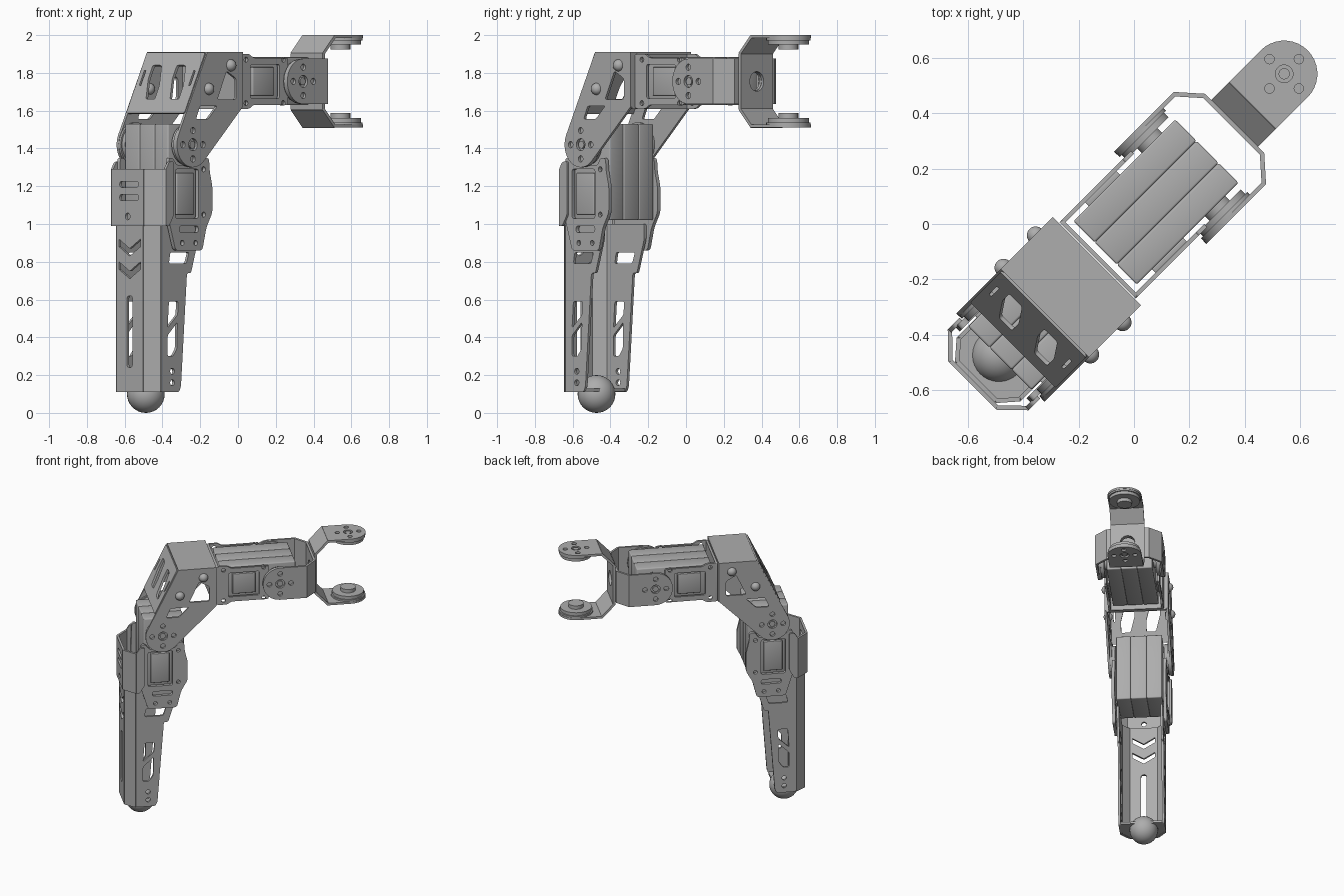
import bpy, bmesh, math
from mathutils import Matrix, Vector

if "Cube" in bpy.data.objects:
    bpy.data.objects.remove(bpy.data.objects["Cube"], do_unlink=True)

grey = bpy.data.materials.new("plain grey")
grey.use_nodes = True
grey.diffuse_color = (0.42, 0.42, 0.42, 1)
grey.node_tree.nodes["Principled BSDF"].inputs["Base Color"].default_value = grey.diffuse_color

# The leg is built along local x, then turned onto the diagonal
TURN = Matrix.Rotation(math.radians(45), 4, "Z")
U, V, Z = Vector((1, 0, 0)), Vector((0, 1, 0)), Vector((0, 0, 1))
T = 0.016
SIDES = (("right", -1), ("left", 1))


def add(name, mesh, matrix):
    mesh.materials.clear()
    mesh.materials.append(grey)
    mesh.shade_smooth()
    mesh.set_sharp_from_angle(angle=math.radians(32))
    obj = bpy.data.objects.new(name, mesh)
    bpy.context.collection.objects.link(obj)
    obj.matrix_world = TURN @ matrix
    return obj


def frame(origin, xdir, ydir):
    x, y = xdir.normalized(), ydir.normalized()
    m = Matrix((x, y, x.cross(y))).transposed().to_4x4()
    m.translation = origin
    return m


def circle(x, y, r, n=28):
    return [(x + r * math.cos(i * math.tau / n), y + r * math.sin(i * math.tau / n)) for i in range(n)]


def arc(x, y, r, start, end, n=18):
    angles = [math.radians(start + (end - start) * i / n) for i in range(n + 1)]
    return [(x + r * math.cos(a), y + r * math.sin(a)) for a in angles]


def rounded(pts, r=0.012, n=4):
    out = []
    for i, p in enumerate(pts):
        p = Vector(p)
        a, b = Vector(pts[i - 1]) - p, Vector(pts[(i + 1) % len(pts)]) - p
        a = p + a.normalized() * min(r, a.length / 2)
        b = p + b.normalized() * min(r, b.length / 2)
        out += [a * (1 - t) ** 2 + p * 2 * t * (1 - t) + b * t * t for t in (k / n for k in range(n + 1))]
    return out


def rect(x0, y0, x1, y1, r=0.012):
    return rounded([(x0, y0), (x1, y0), (x1, y1), (x0, y1)], r)


def plate(name, matrix, outline, holes=(), t=T):
    """Sheet of thickness t with cut-out holes."""
    curve = bpy.data.curves.new(name, "CURVE")
    curve.dimensions, curve.fill_mode, curve.extrude = "2D", "BOTH", t / 2
    for pts in [outline, *holes]:
        spline = curve.splines.new("POLY")
        spline.points.add(len(pts) - 1)
        for sp, p in zip(spline.points, pts):
            sp.co = (p[0], p[1], 0, 1)
        spline.use_cyclic_u = True
    temp = bpy.data.objects.new(name, curve)
    mesh = bpy.data.meshes.new_from_object(temp)
    bpy.data.objects.remove(temp)
    return add(name, mesh, matrix)


def side(v):
    return frame(V * v, U, Z)


def box(name, lo, hi, bevel=0.012):
    bm = bmesh.new()
    lo, hi = Vector(lo), Vector(hi)
    size = hi - lo
    bmesh.ops.create_cube(bm, size=1, matrix=Matrix.Translation((lo + hi) / 2) @ Matrix.Diagonal((*size, 1)))
    bmesh.ops.bevel(bm, geom=bm.edges[:], offset=bevel, segments=3, profile=0.5, affect="EDGES")
    mesh = bpy.data.meshes.new(name)
    bm.to_mesh(mesh)
    bm.free()
    return add(name, mesh, Matrix())


def disc(name, centre, axis, r, a, b):
    """Cylinder between distances a and b along the axis."""
    bm = bmesh.new()
    rot = axis.to_track_quat("Z", "Y").to_matrix().to_4x4()
    mat = Matrix.Translation(Vector(centre) + axis * (a + b) / 2) @ rot
    bmesh.ops.create_cone(bm, cap_ends=True, segments=40, radius1=r, radius2=r, depth=abs(b - a))
    mesh = bpy.data.meshes.new(name)
    bm.to_mesh(mesh)
    bm.free()
    return add(name, mesh, mat)


def ball(name, centre, r):
    bm = bmesh.new()
    bmesh.ops.create_uvsphere(bm, u_segments=32, v_segments=16, radius=r)
    mesh = bpy.data.meshes.new(name)
    bm.to_mesh(mesh)
    bm.free()
    return add(name, mesh, Matrix.Translation(centre))


def horn_holes(x, y):
    return [circle(x, y, 0.032)] + [circle(x + dx, y + dy, 0.017, 16)
                                    for dx, dy in ((0.075, 0), (-0.075, 0), (0, 0.075), (0, -0.075))]


def horn(name, centre, axis, outer):
    disc(name + "_rim", centre, axis, 0.118, outer - 0.013, outer)
    disc(name + "_disc", centre, axis, 0.108, outer - 0.036, outer - 0.013)
    disc(name + "_boss", centre, axis, 0.052, outer - 0.062, outer - 0.036)
    disc(name + "_screw", centre, axis, 0.02, outer, outer + 0.012)


# Hip yoke: upright plate, two slopes and two round-ended arms
HIP, MID, YU = 0.767, 1.755, 0.522
plate("hip_yoke_back", frame((YU, 0, MID), V, Z), rect(-0.12, -0.15, 0.12, 0.15, 0.004), [circle(0, 0, 0.052)])
for label, s in (("lower", -1), ("upper", 1)):
    run = Vector((0.085, 0, s * 0.09))
    plate(f"hip_yoke_{label}_slope", frame((YU, 0, MID + s * 0.148), V, run),
          rect(-0.12, -0.004, 0.12, run.length + 0.004, 0.002))
    plate(f"hip_yoke_{label}_arm", frame((0, 0, MID + s * 0.237), U, V),
          [(0.605, -0.12)] + arc(HIP, 0, 0.12, -90, 90) + [(0.605, 0.12)], horn_holes(HIP, 0))
    horn(f"hip_horn_{label}", (HIP, 0, MID), Z * s, 0.23)

# Swing bracket: bent sheet around the first servo
AX, KX, KZ = 0.253, -0.563, 1.42
plate("swing_bracket_back", frame((0.506, 0, MID), V, Z), rect(-0.15, -0.12, 0.15, 0.12, 0.003), [circle(0, 0, 0.05)])
for label, s in SIDES:
    a, b = Vector((0.506, s * 0.148, MID)), Vector((0.435, s * 0.228, MID))
    plate(f"swing_bracket_{label}_corner", frame(a, b - a, Z), rect(-0.004, -0.12, (b - a).length + 0.004, 0.12, 0.002))
    plate(f"swing_bracket_{label}_arm", side(s * 0.228),
          [(0.438, MID + 0.12)] + arc(AX, MID, 0.12, 90, 270) + [(0.438, MID - 0.12)], horn_holes(AX, MID))
    horn(f"swing_horn_{label}", (AX, 0, MID), V * s, 0.22)


# Servos: three bevelled housing layers each
def servo(name, u0, u1, z0, z1):
    for part, v0, v1 in (("right", -0.162, -0.06), ("middle", -0.06, 0.053), ("left", 0.053, 0.162)):
        box(f"{name}_{part}_housing", (u0, v0, z0), (u1, v1, z1), 0.008)


servo("upper_servo", -0.148, 0.372, 1.63, 1.883)
servo("knee_servo", -0.685, -0.405, 1.02, 1.53)

# Cradle holding the first servo
plate("cradle_back", frame((-0.178, 0, MID), V, Z), rect(-0.195, -0.145, 0.195, 0.145), [circle(0, 0, 0.04)])
for label, s in SIDES:
    bolts = [circle(u, MID + d, 0.014, 14) for u in (-0.135, 0.145) for d in (-0.115, 0.115)]
    outline = rounded([(-0.18, 1.61), (-0.11, 1.61), (-0.08, 1.63), (0.18, 1.63), (0.18, 1.88),
                       (-0.08, 1.88), (-0.11, 1.9), (-0.18, 1.9)])
    plate(f"cradle_{label}_side", side(s * 0.187), outline, [rect(-0.1, 1.665, 0.115, 1.845)] + bolts)
    box(f"upper_servo_{label}_panel", (-0.07, s * 0.17 - 0.012, 1.68), (0.09, s * 0.17 + 0.012, 1.83), 0.005)

# Thigh bracket: top, back, sloped front and cut-out cheeks
plate("thigh_top", frame((0, 0, 1.902), U, V), rect(-0.455, -0.22, -0.19, 0.22, 0.006))
plate("thigh_back", frame((-0.197, 0, 1.76), V, Z), rect(-0.215, -0.15, 0.215, 0.15, 0.006))
slope = Vector((0.155, 0, 0.32))
windows = [rounded([(c - 0.05, 0.08), (c + 0.015, 0.08), (c + 0.05, 0.2), (c + 0.05, 0.28), (c - 0.015, 0.28),
                    (c - 0.05, 0.16)]) for c in (-0.09, 0.09)]
slits = [rect(c - 0.006, 0.16, c + 0.006, 0.25, 0.004) for c in (-0.185, 0.185)]
plate("thigh_front", frame((-0.612, 0, 1.585), V, slope), rect(-0.218, 0, 0.218, slope.length, 0.01), windows + slits)
cheek = [(-0.455, 1.91), (-0.19, 1.91), (-0.19, 1.62)] + arc(KX, KZ, 0.12, -40, -200) + [(-0.672, 1.47)]
cheek_holes = [rounded([(-0.38, 1.66), (-0.24, 1.66), (-0.24, 1.77), (-0.31, 1.81)]),
               rounded([(-0.54, 1.555), (-0.45, 1.555), (-0.38, 1.625), (-0.51, 1.625)])]
for label, s in SIDES:
    plate(f"thigh_{label}_cheek", side(s * 0.218), cheek, cheek_holes + horn_holes(KX, KZ))
    horn(f"knee_horn_{label}", (KX, 0, KZ), V * s, 0.21)
    for i, (u, z) in enumerate(((-0.28, 1.84), (-0.445, 1.715))):
        ball(f"thigh_{label}_bolt_{i + 1}", (u, s * 0.222, z), 0.032)

# Knee frame beside the second servo
panel = rounded([(-0.71, 1.35), (-0.68, 1.35), (-0.65, 1.31), (-0.47, 1.31), (-0.45, 1.35), (-0.41, 1.35),
                 (-0.405, 1.28), (-0.385, 1.2), (-0.385, 1.06), (-0.43, 0.98), (-0.46, 0.86), (-0.66, 0.86),
                 (-0.72, 1.05)], 0.02)
panel_holes = [rect(-0.66, 1.03, -0.49, 1.29), rect(-0.63, 0.955, -0.49, 0.99, 0.016)]
panel_holes += [circle(u, z, 0.014, 14) for u, z in ((-0.61, 0.9), (-0.51, 0.9), (-0.45, 1.05), (-0.45, 1.29))]
for label, s in SIDES:
    plate(f"knee_frame_{label}", side(s * 0.182), panel, panel_holes, 0.022)
    box(f"knee_servo_{label}_panel", (-0.64, s * 0.17 - 0.012, 1.05), (-0.51, s * 0.17 + 0.012, 1.27), 0.005)


# Shin shell: front, chamfered corners, tapering windowed sides
def front_shell(name, u, flat, half, back, z0, z1, holes):
    plate(f"{name}_front", frame((u, 0, 0), V, Z), rect(-flat, z0, flat, z1, 0.003), holes)
    for label, s in SIDES:
        a, b = Vector((u, s * flat, 0)), Vector((back, s * half, 0))
        plate(f"{name}_{label}_corner", frame(a, b - a, Z), rect(-0.003, z0, (b - a).length + 0.003, z1, 0.002))


def chevron(z):
    return [(-0.08, z + 0.05), (-0.08, z + 0.09), (0, z + 0.04), (0.08, z + 0.09), (0.08, z + 0.05), (0, z)]


front_shell("shin", -0.803, 0.1, 0.155, -0.74, 0.11, 1.0,
            [chevron(0.83), chevron(0.71), rect(-0.02, 0.24, 0.02, 0.62, 0.018)])
shin = rounded([(-0.74, 0.11), (-0.605, 0.11), (-0.59, 0.14), (-0.545, 0.74), (-0.515, 0.74), (-0.46, 0.92),
                (-0.46, 1.0), (-0.74, 1.0)])
shin_holes = [rounded([(-0.69, 0.45), (-0.615, 0.52), (-0.61, 0.59), (-0.68, 0.59)]),
              rounded([(-0.69, 0.3), (-0.65, 0.3), (-0.62, 0.34), (-0.617, 0.48), (-0.69, 0.41)]),
              rounded([(-0.68, 0.79), (-0.55, 0.79), (-0.53, 0.85), (-0.67, 0.85)])]
shin_holes += [circle(-0.655, z, 0.016, 16) for z in (0.16, 0.22)]
for label, s in SIDES:
    plate(f"shin_{label}_side", side(s * 0.155), shin, shin_holes)

# Knee guard wrapped over the top of the shin
front_shell("knee_guard", -0.818, 0.12, 0.198, -0.742, 0.99, 1.29,
            [rect(-0.08, z - 0.016, 0.06, z + 0.016, 0.015) for z in (1.14, 1.21)] + [circle(0, 1.04, 0.018)])
guard_side = rounded([(-0.745, 0.99), (-0.72, 0.99), (-0.685, 1.05), (-0.685, 1.33), (-0.72, 1.33), (-0.745, 1.29)])
for label, s in SIDES:
    plate(f"knee_guard_{label}_side", side(s * 0.198), guard_side)

# Foot
sole = rounded([(-0.8, -0.1), (-0.74, -0.15), (-0.6, -0.15), (-0.6, 0.15), (-0.74, 0.15), (-0.8, 0.1)])
plate("sole_plate", frame((0, 0, 0.12), U, V), sole)
ball("foot_ball", (-0.68, 0.01, 0.1), 0.1)
